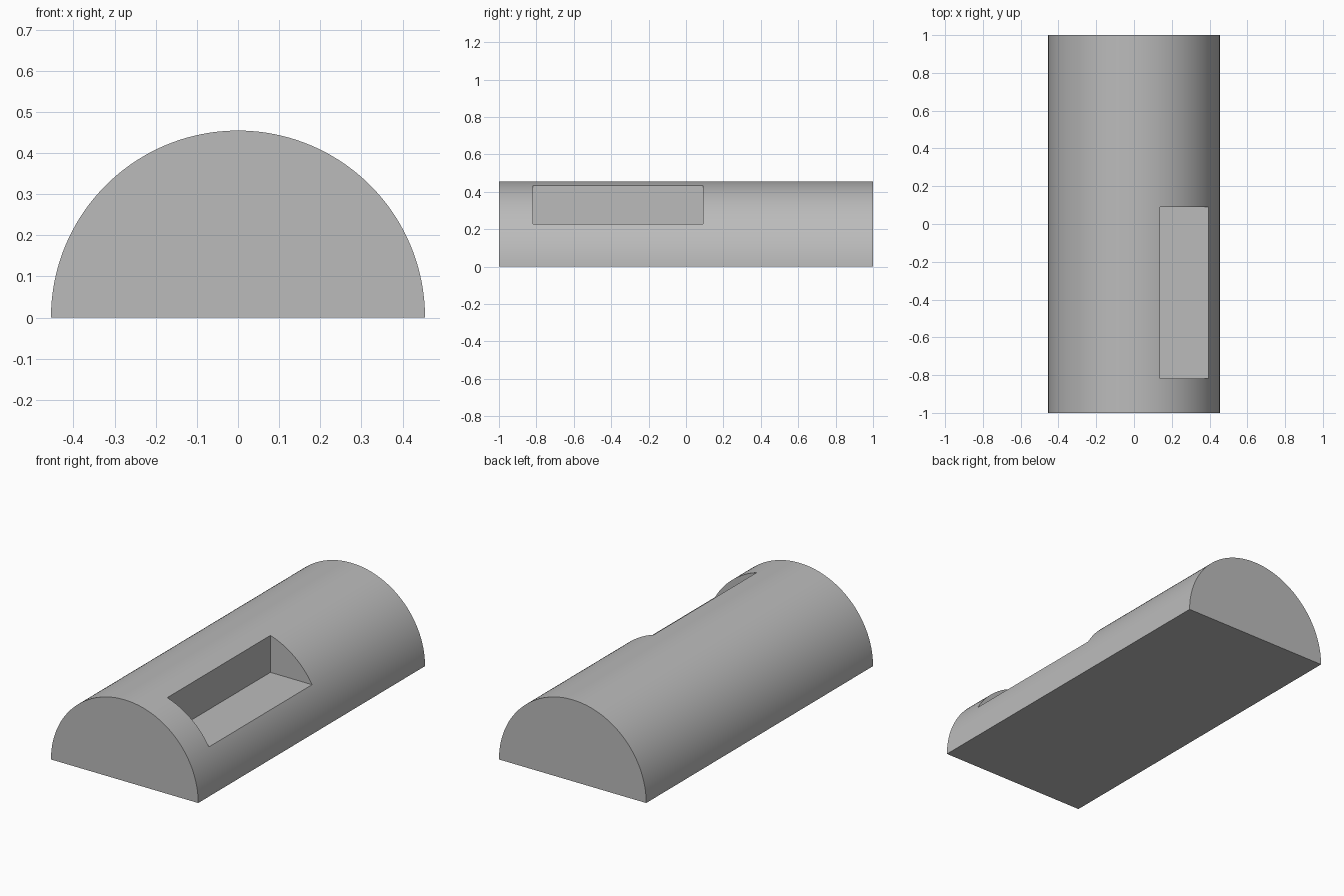
import bpy
import bmesh
import math

if "Cube" in bpy.data.objects:
    bpy.data.objects.remove(bpy.data.objects["Cube"], do_unlink=True)

RADIUS = 1 / 2.2
SEGMENTS = 96

grey = bpy.data.materials.new("plain grey")
grey.use_nodes = True
colour = (0.5, 0.5, 0.5, 1)
grey.diffuse_color = colour
grey.node_tree.nodes["Principled BSDF"].inputs["Base Color"].default_value = colour


def prism(name, profile, y0, y1):
    """Extrude an (x, z) profile from y0 to y1."""
    bm = bmesh.new()
    face = bm.faces.new([bm.verts.new((x, y0, z)) for x, z in profile])
    result = bmesh.ops.extrude_face_region(bm, geom=[face])
    moved = [v for v in result["geom"] if isinstance(v, bmesh.types.BMVert)]
    bmesh.ops.translate(bm, verts=moved, vec=(0, y1 - y0, 0))
    bmesh.ops.recalc_face_normals(bm, faces=bm.faces)
    mesh = bpy.data.meshes.new(name)
    bm.to_mesh(mesh)
    bm.free()
    mesh.materials.append(grey)
    obj = bpy.data.objects.new(name, mesh)
    bpy.context.collection.objects.link(obj)
    return obj


# Half-round body lying along y
angles = [math.pi * i / SEGMENTS for i in range(SEGMENTS + 1)]
arc = [(RADIUS * math.cos(a), RADIUS * math.sin(a)) for a in angles]
body = prism("half_round_body", arc, -1, 1)

# Rectangular pocket cut into the left shoulder
x0, z0 = 0.3 * RADIUS, 0.5 * RADIUS
pocket = [(x0, z0), (0.6, z0), (0.6, 0.6), (x0, 0.6)]
cutter = prism("pocket_cutter", pocket, -1.8 * RADIUS, 0.2 * RADIUS)

cut = body.modifiers.new("pocket", "BOOLEAN")
cut.operation = "DIFFERENCE"
cut.solver = "EXACT"
cut.object = cutter
bpy.context.view_layer.objects.active = body
body.select_set(True)
bpy.ops.object.modifier_apply(modifier=cut.name)
bpy.data.objects.remove(cutter, do_unlink=True)

# Smooth curved shell with crisp rims
bpy.ops.object.shade_smooth_by_angle(angle=math.radians(30))
